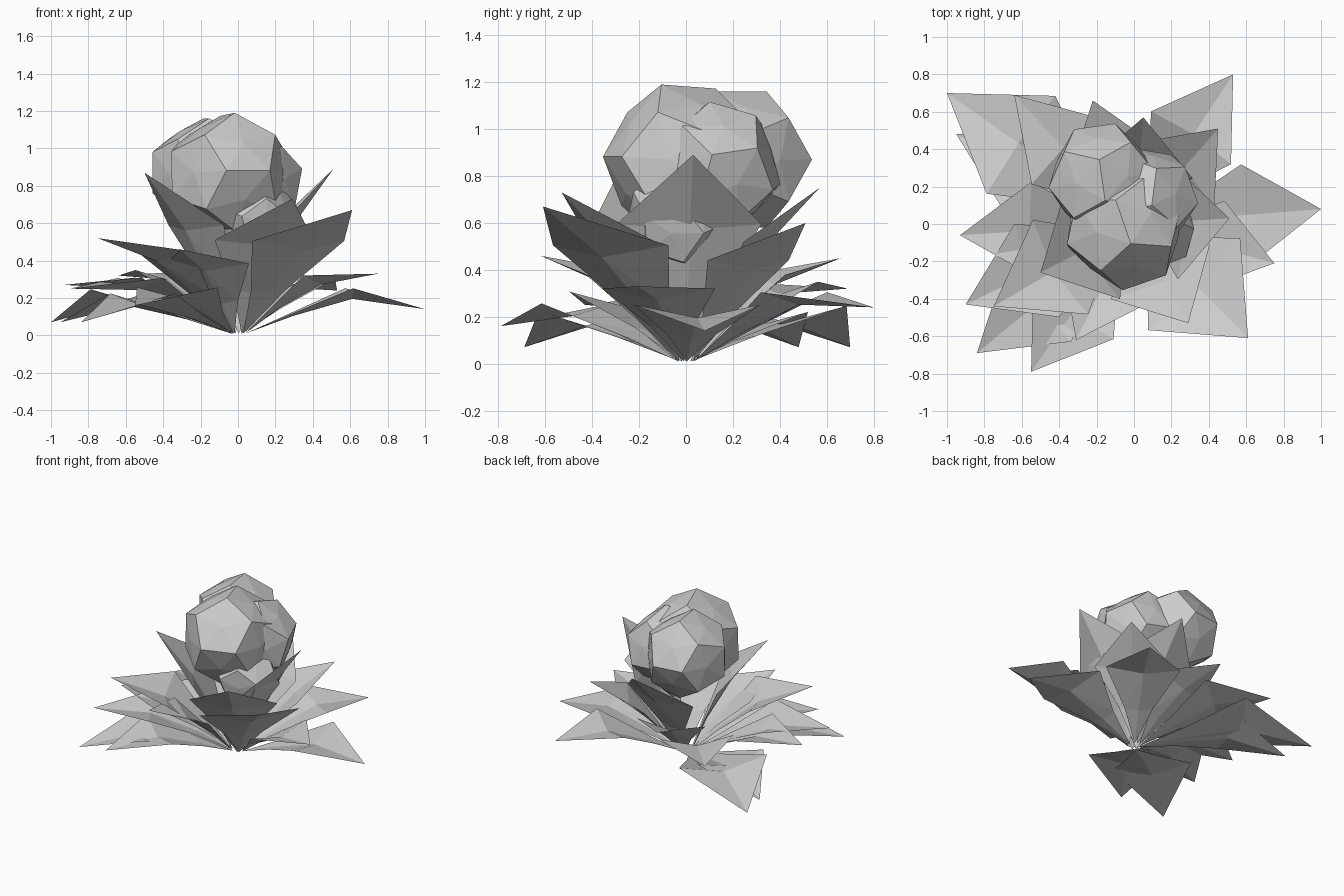
import bpy, bmesh, math
from mathutils import Vector, Matrix

if "Cube" in bpy.data.objects:
    bpy.data.objects.remove(bpy.data.objects["Cube"])

grey = bpy.data.materials.new("pale_grey")
grey.diffuse_color = (0.6, 0.6, 0.6, 1)
grey.use_nodes = True
grey.node_tree.nodes["Principled BSDF"].inputs["Base Color"].default_value = grey.diffuse_color


def finish(bm, name):
    bmesh.ops.recalc_face_normals(bm, faces=bm.faces)
    mesh = bpy.data.meshes.new(name)
    bm.to_mesh(mesh)
    bm.free()
    mesh.materials.append(grey)
    obj = bpy.data.objects.new(name, mesh)
    bpy.context.collection.objects.link(obj)
    return obj


def leaf(name, tip, width, neck_lift, rib_lift, side_lift):
    """Arched leaf: narrow stalk up to a neck, then a folded kite-shaped blade."""
    tip = Vector(tip)
    out = Vector((tip.x, tip.y, 0)).normalized()
    base = out * 0.04 + Vector((0, 0, 0.01))
    axis = tip - base
    length = axis.length
    axis.normalize()
    side = axis.cross(Vector((0, 0, 1))).normalized()
    up = side.cross(axis)

    def point(along, lift, across=0):
        return base + (axis * along + up * lift + side * across) * length

    bm = bmesh.new()
    b, m, t = (bm.verts.new(p) for p in (base, point(0.61, rib_lift), tip))
    n = bm.verts.new(point(0.27, neck_lift))
    for s in (1, -1):
        c = bm.verts.new(point(0.6, side_lift, s * width))
        e = bm.verts.new(point(0.28, neck_lift + 0.02, s * width * 0.38))
        for tri in ((b, e, n), (n, e, m), (e, c, m), (m, c, t)):
            bm.faces.new(tri if s > 0 else tri[::-1])
    finish(bm, name)


# Leaves by ring: neck, rib and side lift, then tip position and half width
rings = {
    "outer_leaf": ((0.06, 0.11, 0.17), [
        ((-1.00, 0.70, 0.07), 0.27), ((-0.95, 0.48, 0.07), 0.25),
        ((-0.84, -0.69, 0.07), 0.26), ((-0.55, -0.79, 0.16), 0.28),
        ((1.00, 0.08, 0.14), 0.28), ((0.53, 0.80, 0.24), 0.27),
        ((-0.64, 0.69, 0.32), 0.27),
    ]),
    "middle_leaf": ((0.06, 0.09, 0.16), [
        ((-0.93, -0.06, 0.27), 0.28), ((-0.90, -0.43, 0.25), 0.28),
        ((-0.75, -0.44, 0.52), 0.30), ((-0.31, -0.62, 0.46), 0.31),
        ((0.75, -0.21, 0.33), 0.31), ((-0.22, 0.66, 0.45), 0.31),
    ]),
    "inner_leaf": ((0.04, 0.05, 0.12), [
        ((0.61, -0.61, 0.67), 0.33), ((0.29, -0.53, 0.73), 0.33),
        ((0.51, 0.03, 0.89), 0.31), ((0.45, 0.51, 0.60), 0.30),
        ((0.05, 0.57, 0.75), 0.32), ((-0.50, -0.26, 0.87), 0.32),
    ]),
}
for ring, (lifts, leaves) in rings.items():
    for i, (tip, width) in enumerate(leaves):
        leaf(f"{ring}_{i + 1}", tip, width, *lifts)


def bud(name, center, radius, turn, tilt):
    """Twelve-sided bud whose five-sided faces bulge slightly."""
    phi = (1 + math.sqrt(5)) / 2
    corners = [Vector((x, y, z)) for x in (-1, 1) for y in (-1, 1) for z in (-1, 1)]
    peaks = []
    for a in (-1, 1):
        for b in (-1, 1):
            for k in range(3):
                edge = [0, 0, 0]
                edge[k], edge[(k + 1) % 3] = a / phi, b * phi
                corners.append(Vector(edge))
                peak = [0, 0, 0]
                peak[k], peak[(k + 1) % 3] = a * phi, b
                peaks.append(Vector(peak))
    # Order the axes so that a level edge faces the front and another tops the bud
    bm = bmesh.new()
    for p in corners:
        bm.verts.new(p.normalized() * radius)
    for p in peaks:
        bm.verts.new(p.normalized() * radius * 0.85)
    bmesh.ops.convex_hull(bm, input=bm.verts)
    move = (Matrix.Translation(center) @ Matrix.Rotation(math.radians(turn), 4, 'Z')
            @ Matrix.Rotation(math.radians(tilt), 4, 'X'))
    bmesh.ops.transform(bm, matrix=move, verts=bm.verts)
    finish(bm, name)


# Overlapping buds in the heart of the rosette
bud("front_bud", (-0.05, -0.01, 0.86), 0.345, 19, -4)
bud("back_bud", (-0.17, 0.235, 0.87), 0.31, 8, 0)
bud("right_bud", (0.06, 0.13, 0.83), 0.29, 50, 30)
bud("lower_bud", (0.10, -0.03, 0.62), 0.23, 15, 40)
